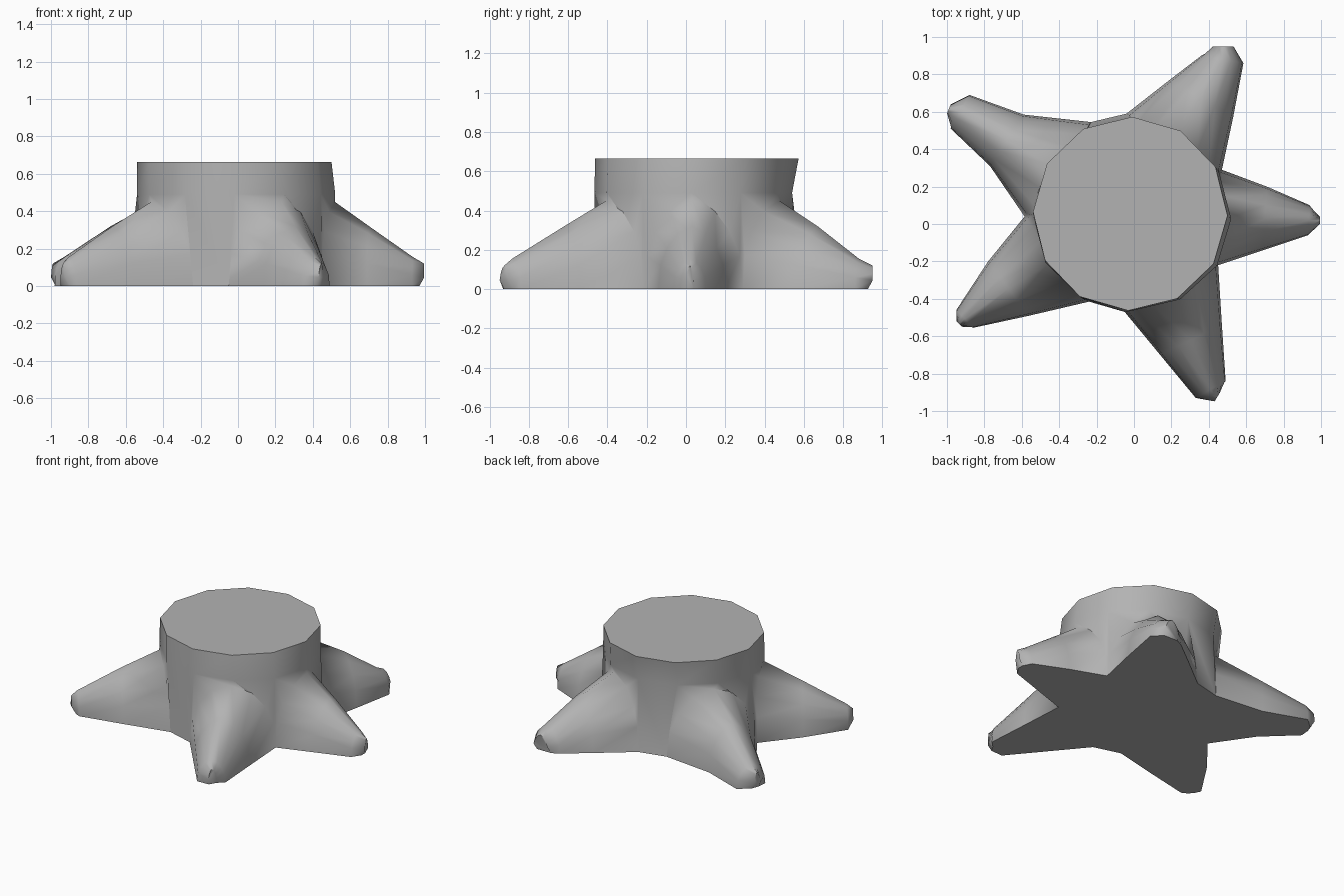
import bpy, bmesh
from math import sin, cos, pi, atan2, hypot

if "Cube" in bpy.data.objects:
    bpy.data.objects.remove(bpy.data.objects["Cube"])

# Column: centre and half widths where the toes meet it, and at the top
LOW = (-0.01, 0.037, 0.53, 0.503)
TOP = (-0.02, 0.055, 0.52, 0.518)
STEP = pi / 6
START = pi / 2 - 0.02

bm = bmesh.new()
known = {}


def vert(p):
    # shared vertices, so that everything becomes one skin
    key = tuple(round(c, 4) for c in p)
    if key not in known:
        known[key] = bm.verts.new(p)
    return known[key]


def face(*vs):
    vs = list(dict.fromkeys(vs))
    if len(vs) > 2:
        bm.faces.new(vs)


def polygon(shape, z):
    cx, cy, rx, ry = shape
    return [vert((cx + rx * cos(START + STEP * i), cy + ry * sin(START + STEP * i), z))
            for i in range(12)]


def column_angle(x, y):
    return atan2((y - LOW[1]) / LOW[3], (x - LOW[0]) / LOW[2])


def push_to_wall(x, y):
    # move a point inside the twelve-sided column out onto its wall
    dx, dy = x - LOW[0], y - LOW[1]
    off = (column_angle(x, y) - START) % STEP - STEP / 2
    wall = cos(STEP / 2) / cos(off)
    k = max(1.0, wall / hypot(dx / LOW[2], dy / LOW[3]))
    return LOW[0] + dx * k, LOW[1] + dy * k


def arch(a, b, h, kind):
    # cross-section standing on the ground between points a and b
    pts = []
    for s, t in ((0, 0), (.03, .38), (.13, .65), (.29, .88), (.5, 1),
                 (.71, .88), (.87, .65), (.97, .38), (1, 0)):
        x, y = a[0] + (b[0] - a[0]) * s, a[1] + (b[1] - a[1]) * s
        if kind == 'root' and 0 < s < 1:
            x, y = push_to_wall(x, y)
        if kind == 'tip' and t == 0:
            x, y = x * 0.975, y * 0.975      # rounded underside of the tip
        pts.append(vert((x, y, h * t)))
    return pts


# Ground outlines of the five toes: root, middle, near tip, tip (both sides)
toes = [
    [((.45, -.22), (.47, .29)), ((.69, -.14), (.71, .20)), ((.93, -.06), (.94, .10)), ((.995, .00), (.995, .04))],
    [((.47, .29), (-.04, .59)), ((.53, .57), (.19, .77)), ((.585, .86), (.36, .90)), ((.535, .95), (.42, .95))],
    [((-.23, .545), (-.585, .04)), ((-.59, .585), (-.77, .31)), ((-.88, .69), (-.98, .51)), ((-.98, .64), (-1.0, .59))],
    [((-.585, .04), (-.24, -.415)), ((-.78, -.20), (-.56, -.49)), ((-.95, -.46), (-.86, -.555)), ((-.95, -.52), (-.92, -.55))],
    [((-.05, -.47), (.45, -.22)), ((.14, -.70), (.47, -.54)), ((.33, -.93), (.49, -.84)), ((.43, -.95), (.46, -.90))],
]
heights = (0.45, 0.32, 0.155, 0.12)
kinds = ('root', 'mid', 'near', 'tip')

# Toes: lofted arches, closed at the tip
root_loop, ground = [], []
for sections in toes:
    arches = [arch(a, b, h, k) for (a, b), h, k in zip(sections, heights, kinds)]
    for p, q in zip(arches, arches[1:]):
        for i in range(len(p) - 1):
            face(p[i], q[i], q[i + 1], p[i + 1])
    face(*arches[-1])
    root_loop += arches[0]
    ground += [r[0] for r in arches] + [r[-1] for r in reversed(arches)]
root_loop = list(dict.fromkeys(root_loop))

# Flat star-shaped underside
face(*ground)

# Column wall and flat top
low, top = polygon(LOW, 0.49), polygon(TOP, 0.664)
for i in range(12):
    j = (i + 1) % 12
    face(low[i], low[j], top[j], top[i])
face(*top)

# Web of triangles from the wavy toe roots up to the column ring
corner = [round((column_angle(v.co.x, v.co.y) - START) / STEP) % 12 for v in root_loop]
for i, v in enumerate(root_loop):
    j = (i + 1) % len(root_loop)
    c, w = corner[i], root_loop[j]
    face(v, w, low[c])
    while c != corner[j]:
        face(w, low[(c + 1) % 12], low[c])
        c = (c + 1) % 12

bmesh.ops.recalc_face_normals(bm, faces=bm.faces)
mesh = bpy.data.meshes.new("star_foot")
bm.to_mesh(mesh)
bm.free()
foot = bpy.data.objects.new("star_foot", mesh)
bpy.context.collection.objects.link(foot)

# Darker grey
grey = bpy.data.materials.new("mid_grey")
grey.diffuse_color = (0.45, 0.45, 0.45, 1)
grey.use_nodes = True
grey.node_tree.nodes["Principled BSDF"].inputs["Base Color"].default_value = grey.diffuse_color
mesh.materials.append(grey)

bpy.context.view_layer.objects.active = foot
foot.select_set(True)
bpy.ops.object.shade_smooth_by_angle(angle=1.2)
